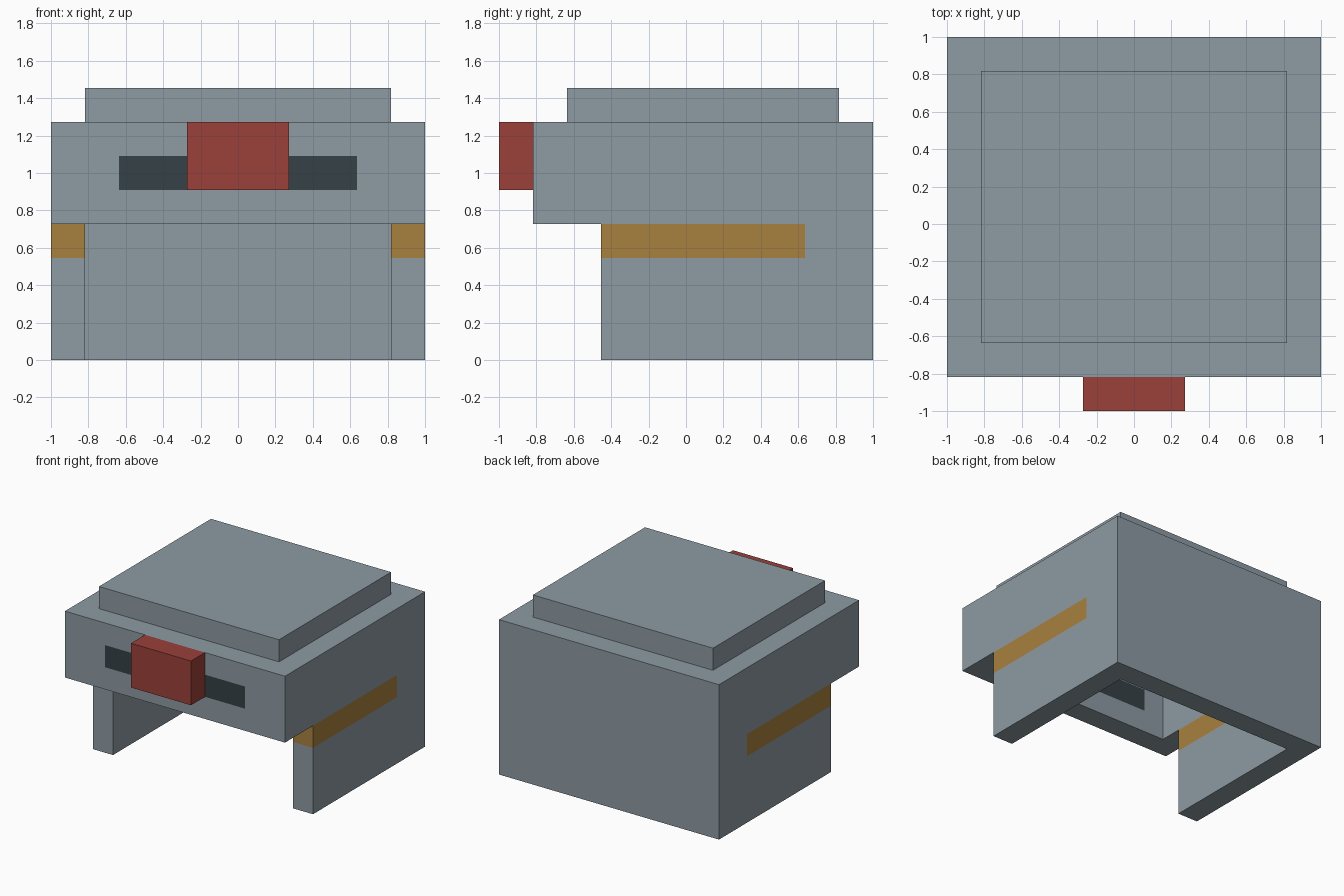
import bpy
import bmesh

cube = bpy.data.objects.get("Cube")
if cube:
    bpy.data.objects.remove(cube, do_unlink=True)

U = 2 / 11  # one wall thickness; all sizes below are in this unit


def srgb(r, g, b):
    lin = lambda c: c / 12.92 if c <= 0.04045 else ((c + 0.055) / 1.055) ** 2.4
    return [lin(v / 255) for v in (r, g, b)] + [1.0]


def material(name, rgb):
    m = bpy.data.materials.new(name)
    m.use_nodes = True
    colour = srgb(*rgb)
    m.diffuse_color = colour
    m.node_tree.nodes["Principled BSDF"].inputs["Base Color"].default_value = colour
    return m


steel = material("steel grey", (141, 155, 163))
gold = material("gold", (168, 129, 62))
dark = material("visor dark", (53, 65, 71))
red = material("red", (155, 64, 58))


def make_object(name, bm, mats):
    bmesh.ops.remove_doubles(bm, verts=bm.verts, dist=1e-5)
    bmesh.ops.scale(bm, vec=(U, U, U), verts=bm.verts)
    me = bpy.data.meshes.new(name)
    bm.to_mesh(me)
    bm.free()
    for m in mats:
        me.materials.append(m)
    ob = bpy.data.objects.new(name, me)
    bpy.context.collection.objects.link(ob)
    return ob


def build(name, grid, solid, paint, mats):
    """Skin the solid cells of an uneven grid, leaving out inner faces."""
    bm = bmesh.new()
    counts = [len(g) - 1 for g in grid]

    def filled(cell):
        if any(not 0 <= c < n for c, n in zip(cell, counts)):
            return False
        return solid(*((g[c] + g[c + 1]) / 2 for g, c in zip(grid, cell)))

    for i in range(counts[0]):
        for j in range(counts[1]):
            for k in range(counts[2]):
                cell = (i, j, k)
                if not filled(cell):
                    continue
                mid = [(g[c] + g[c + 1]) / 2 for g, c in zip(grid, cell)]
                for axis in range(3):
                    for side in (0, 1):
                        other = list(cell)
                        other[axis] += 2 * side - 1
                        if filled(other):
                            continue
                        a, b = (axis + 1) % 3, (axis + 2) % 3
                        ring = [(0, 0), (1, 0), (1, 1), (0, 1)]
                        if side == 0:
                            ring.reverse()
                        verts = []
                        for da, db in ring:
                            p = [0, 0, 0]
                            p[axis] = grid[axis][cell[axis] + side]
                            p[a] = grid[a][cell[a] + da]
                            p[b] = grid[b][cell[b] + db]
                            verts.append(bm.verts.new(p))
                        bm.faces.new(verts).material_index = paint(*mid)
    return make_object(name, bm, mats)


def shell_solid(x, y, z):
    wall = abs(x) > 4.5 or y > 4.5 or y < -3.5
    face_opening = z < 4 and y < -2.5
    return wall and not face_opening


def shell_paint(x, y, z):
    if abs(x) > 4.5 and -2.5 < y < 3.5 and 3 < z < 4:
        return 1  # side bands, right through the wall
    if y < -3.5 and abs(x) < 3.5 and 5 < z < 6:
        return 2  # visor slit, right through the front
    return 0


# Hollow helmet shell: front, back and side walls, open below
build("helmet_shell",
      ([-5.5, -4.5, -3.5, 3.5, 4.5, 5.5],
       [-4.5, -3.5, -2.5, 3.5, 4.5, 5.5],
       [0, 3, 4, 5, 6, 7]),
      shell_solid, shell_paint, [steel, gold, dark])


def block(name, xs, ys, zs, mat):
    build(name, (xs, ys, zs), lambda *p: True, lambda *p: 0, [mat])


# Raised crown closing the top, and the block on the front
block("crown_plate", [-4.5, 4.5], [-3.5, 4.5], [7, 8], steel)
block("front_block", [-1.5, 1.5], [-5.5, -4.5], [5, 7], red)
